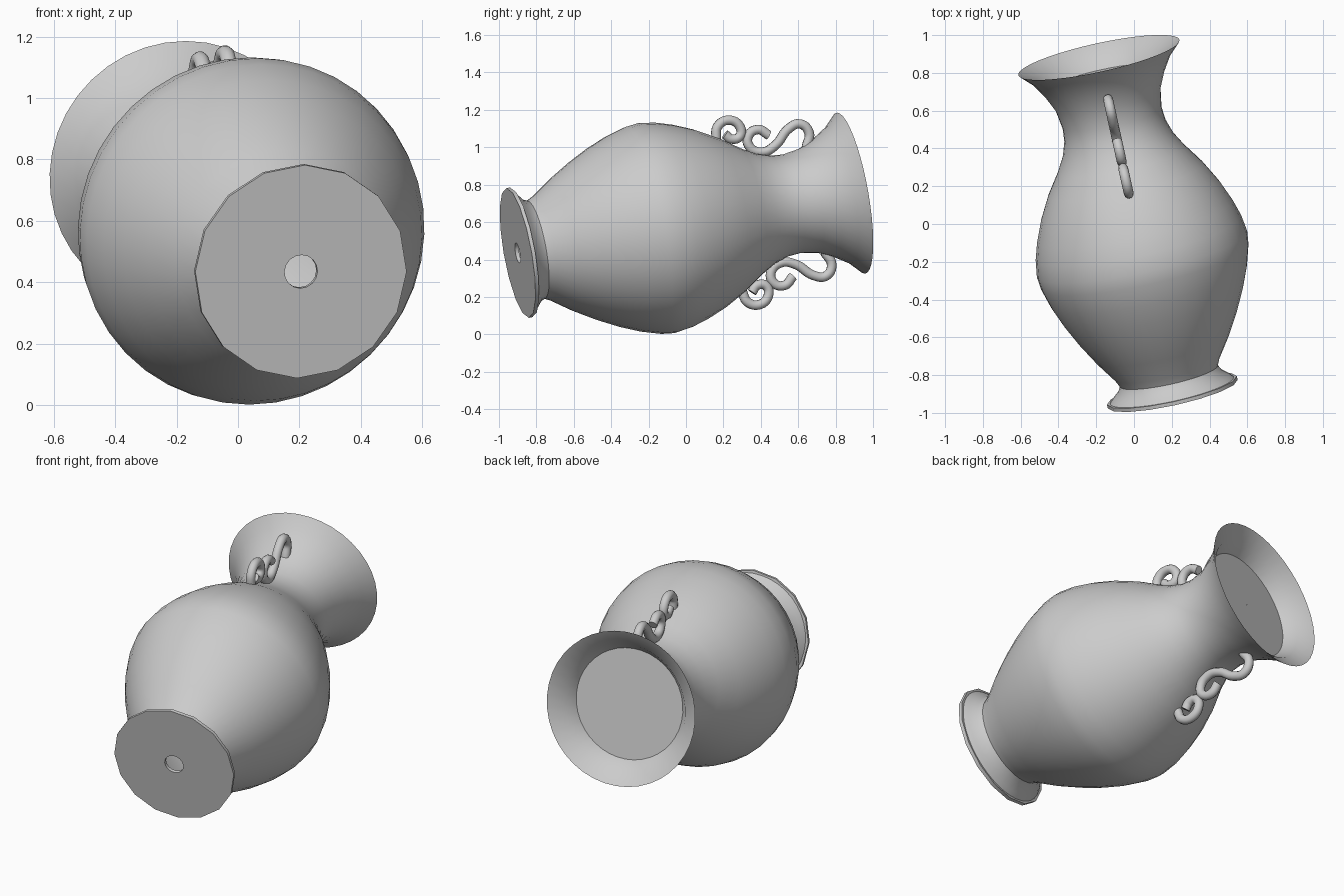
import bpy, bmesh, math
from mathutils import Vector, Matrix

cube = bpy.data.objects.get("Cube")
if cube:
    bpy.data.objects.remove(cube)

# Vase frame: local z runs along the tilted axis, local y is its upward side
base = Vector((0.205, -0.9, 0.435))
mouth = Vector((-0.186, 0.882, 0.755))
axis = (mouth - base).normalized()
up = (Vector((0, 0, 1)) - axis * axis.z).normalized()
side = up.cross(axis)
frame = Matrix.Translation(base) @ Matrix((side, up, axis)).transposed().to_4x4()

clay = bpy.data.materials.new("grey_clay")
clay.use_nodes = True
grey = (0.6, 0.6, 0.6, 1)
clay.diffuse_color = grey
clay.node_tree.nodes["Principled BSDF"].inputs["Base Color"].default_value = grey


def finish(obj):
    obj.data.materials.clear()
    obj.data.materials.append(clay)
    obj.matrix_world = frame
    bpy.ops.object.select_all(action='DESELECT')
    obj.select_set(True)
    bpy.context.view_layer.objects.active = obj
    bpy.ops.object.shade_smooth_by_angle(angle=math.radians(40))


def lathe(name, profile, sides, closed=False):
    """Spin (radius, height) points about the local axis."""
    bm = bmesh.new()
    rings = []
    for r, h in profile:
        rings.append([bm.verts.new((r * math.cos(k * math.tau / sides),
                                    r * math.sin(k * math.tau / sides), h))
                      for k in range(sides)])
    pairs = list(zip(rings, rings[1:]))
    if closed:
        pairs.append((rings[-1], rings[0]))
    for a, b in pairs:
        for k in range(sides):
            n = (k + 1) % sides
            bm.faces.new((a[k], a[n], b[n], b[k]))
    bmesh.ops.recalc_face_normals(bm, faces=bm.faces)
    mesh = bpy.data.meshes.new(name)
    bm.to_mesh(mesh)
    bm.free()
    obj = bpy.data.objects.new(name, mesh)
    bpy.context.collection.objects.link(obj)
    finish(obj)
    return obj


def scroll(name, points, sign):
    """Round tube through (height, radius) points in the upright axis plane."""
    curve = bpy.data.curves.new(name, 'CURVE')
    curve.dimensions = '3D'
    curve.bevel_depth = 0.026
    curve.bevel_resolution = 3
    curve.resolution_u = 6
    curve.use_fill_caps = True
    spline = curve.splines.new('BEZIER')
    spline.bezier_points.add(len(points) - 1)
    for bp, (h, r) in zip(spline.bezier_points, points):
        bp.co = (0, sign * r, h)
        bp.handle_left_type = bp.handle_right_type = 'AUTO'
    obj = bpy.data.objects.new(name, curve)
    bpy.context.collection.objects.link(obj)
    bpy.ops.object.select_all(action='DESELECT')
    obj.select_set(True)
    bpy.context.view_layer.objects.active = obj
    bpy.ops.object.convert(target='MESH')
    finish(bpy.context.view_layer.objects.active)


# Hollow body: outer wall up to the lip, then back down inside
outer = [(0.335, 0.02), (0.315, 0.04), (0.28, 0.07), (0.266, 0.1), (0.285, 0.14),
         (0.36, 0.25), (0.43, 0.37), (0.485, 0.48), (0.53, 0.59), (0.562, 0.7),
         (0.57, 0.77), (0.557, 0.86), (0.53, 0.95), (0.485, 1.06), (0.42, 1.18),
         (0.345, 1.29), (0.3, 1.37), (0.274, 1.45), (0.268, 1.52), (0.284, 1.62),
         (0.325, 1.71), (0.375, 1.79), (0.437, 1.852)]
inner = [(r - 0.02, h + 0.006) for r, h in reversed(outer[:-1])]
lathe("vase_body", outer + inner, 40, closed=True)

# Foot plate with a drain hole
lathe("foot_plate", [(0.055, 0), (0.352, 0), (0.352, 0.02), (0.055, 0.02)], 16, closed=True)

# Flat fill inside the mouth
lathe("mouth_fill", [(0.001, 1.73), (0.318, 1.73)], 40)

# Scroll handles above and below the neck
neck_scroll = [(1.655, 0.285), (1.682, 0.36), (1.64, 0.413), (1.575, 0.398),
               (1.488, 0.323), (1.412, 0.3), (1.35, 0.337), (1.351, 0.397),
               (1.408, 0.423), (1.463, 0.383)]
shoulder_scroll = [(1.175, 0.415), (1.194, 0.476), (1.261, 0.5), (1.315, 0.454),
                   (1.306, 0.405), (1.258, 0.398), (1.227, 0.429)]
for label, sign in (("upper", 1), ("lower", -1)):
    scroll(label + "_neck_scroll", neck_scroll, sign)
    scroll(label + "_shoulder_scroll", shoulder_scroll, sign)
